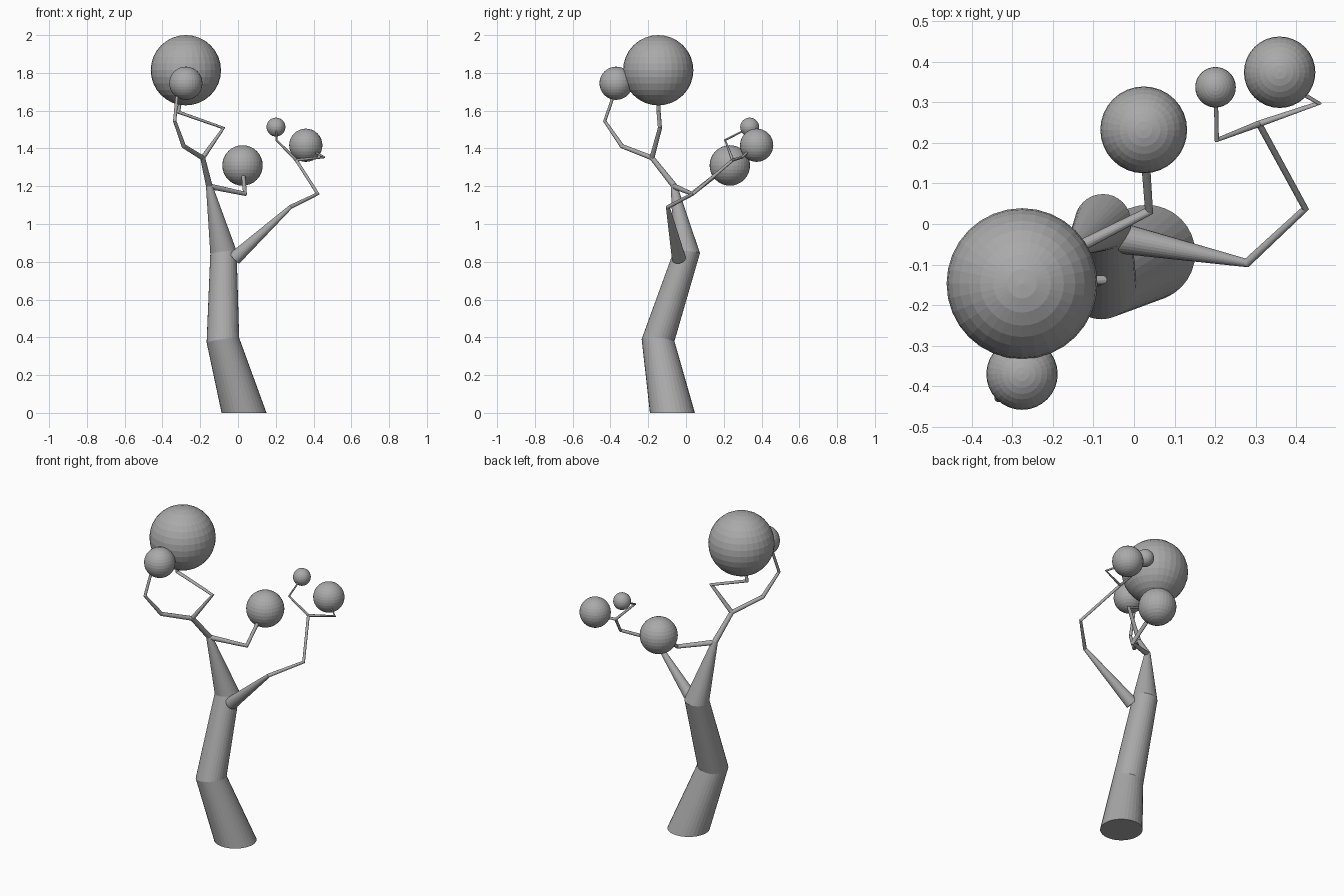
import bpy, bmesh, math
from mathutils import Vector

if "Cube" in bpy.data.objects:
    bpy.data.objects.remove(bpy.data.objects["Cube"])

grey = bpy.data.materials.new("plain grey")
grey.diffuse_color = (0.4, 0.4, 0.4, 1)
grey.use_nodes = True
grey.node_tree.nodes["Principled BSDF"].inputs["Base Color"].default_value = grey.diffuse_color


def finish(name, bm):
    bmesh.ops.recalc_face_normals(bm, faces=bm.faces)
    me = bpy.data.meshes.new(name)
    bm.to_mesh(me)
    bm.free()
    me.materials.append(grey)
    ob = bpy.data.objects.new(name, me)
    bpy.context.collection.objects.link(ob)
    return ob


def tube(name, pts, sides=32, start_dir=None):
    """Tapered limb through (x, y, z, radius) points, rings on the bend bisectors."""
    P = [Vector(p[:3]) for p in pts]
    seg = [(b - a).normalized() for a, b in zip(P, P[1:])]
    tang = [seg[0]] + [(a + b).normalized() for a, b in zip(seg, seg[1:])] + [seg[-1]]
    if start_dir:
        tang[0] = Vector(start_dir)
    bm = bmesh.new()
    u = tang[0].orthogonal().normalized()
    rings = []
    for i, (p, t) in enumerate(zip(P, tang)):
        if i:
            u = tang[i - 1].rotation_difference(t) @ u
        v = t.cross(u)
        r = pts[i][3]
        rings.append([bm.verts.new(p + r * (u * math.cos(a) + v * math.sin(a)))
                      for a in (2 * math.pi * k / sides for k in range(sides))])
    for a, b in zip(rings, rings[1:]):
        for k in range(sides):
            j = (k + 1) % sides
            bm.faces.new((a[k], a[j], b[j], b[k]))
    bm.faces.new(rings[0])
    bm.faces.new(rings[-1])
    return finish(name, bm)


def ball(name, x, y, z, r):
    bm = bmesh.new()
    bmesh.ops.create_uvsphere(bm, u_segments=32, v_segments=16, radius=r)
    bmesh.ops.translate(bm, verts=bm.verts, vec=(x, y, z))
    return finish(name, bm)


# Trunk, up to the upper fork
crown = (-0.153, -0.065, 1.205, 0.017)
fork = (-0.187, -0.18, 1.35, 0.013)
tube("trunk", [(0.032, -0.072, 0, 0.119), (-0.08, -0.148, 0.385, 0.087),
               (-0.077, 0.004, 0.85, 0.07), crown, fork], start_dir=(0, 0, 1))

# Upper left branches
tube("tall_branch", [fork, (-0.077, -0.138, 1.508, 0.011),
                     (-0.315, -0.145, 1.592, 0.011), (-0.3, -0.147, 1.69, 0.01)], 16)
tube("front_branch", [fork, (-0.287, -0.339, 1.412, 0.012),
                      (-0.335, -0.43, 1.545, 0.009), (-0.322, -0.38, 1.69, 0.008)], 16)

# Middle branch
tube("middle_branch", [(-0.153, -0.065, 1.2, 0.015), (0.037, 0.032, 1.16, 0.012),
                       (0.028, 0.16, 1.26, 0.011)], 16)

# Large right branch with two twigs
split = (0.308, 0.247, 1.338, 0.008)
tube("right_branch", [(-0.018, -0.038, 0.818, 0.037), (0.278, -0.096, 1.09, 0.011),
                      (0.422, 0.038, 1.16, 0.009), split], 24)
tube("left_twig", [split, (0.204, 0.207, 1.444, 0.006), (0.202, 0.31, 1.497, 0.005)], 16)
tube("right_twig", [split, (0.455, 0.298, 1.354, 0.007), (0.4, 0.33, 1.385, 0.006)], 16)

# Foliage balls
for name, *c in [("large_foliage", -0.276, -0.147, 1.814, 0.186),
                 ("front_foliage", -0.276, -0.37, 1.745, 0.088),
                 ("middle_foliage", 0.024, 0.232, 1.31, 0.107),
                 ("left_twig_foliage", 0.201, 0.337, 1.513, 0.05),
                 ("right_twig_foliage", 0.359, 0.374, 1.417, 0.088)]:
    ball(name, *c)
